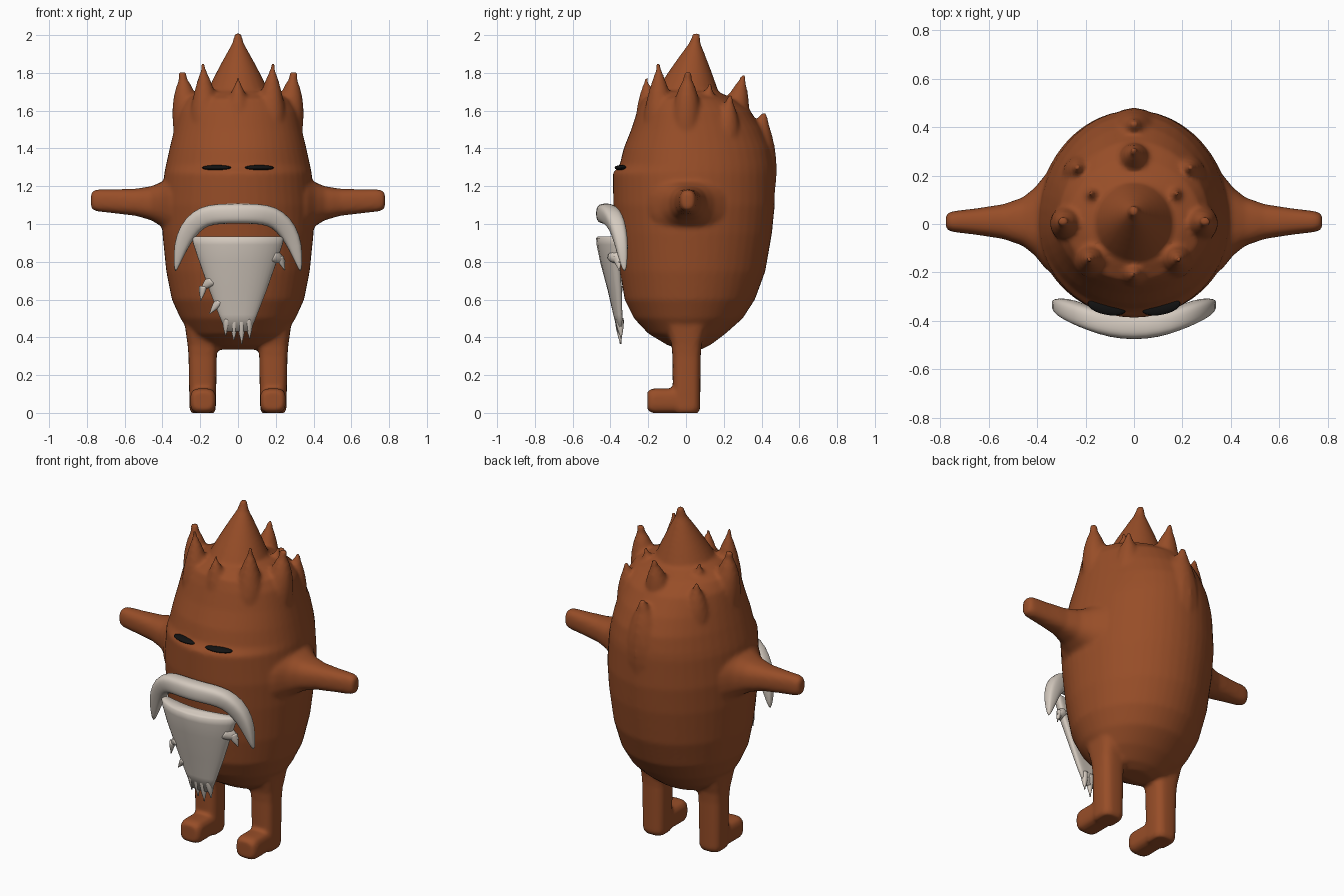
import bpy, bmesh, math
from mathutils import Vector as V


def material(name, rgb):
    m = bpy.data.materials.new(name)
    m.diffuse_color = (*rgb, 1)
    return m


BROWN = material("brown fur", (0.31, 0.075, 0.021))
WHITE = material("off white hair", (0.66, 0.59, 0.52))
BLACK = material("black", (0.006, 0.006, 0.006))


def spow(v, p):
    return math.copysign(abs(v) ** p, v)


def loft(bm, rings, n=24, p=1.0):
    """Closed skin over rings (centre, u, v, w); w replaces v on the negative side."""
    loops = []
    for c, u, v, *w in rings:
        w = w[0] if w else v
        loop = []
        for i in range(n):
            a = 2 * math.pi * i / n
            s = spow(math.sin(a), p)
            loop.append(bm.verts.new(V(c) + V(u) * spow(math.cos(a), p) + V(v if s > 0 else w) * s))
        loops.append(loop)
    for a, b in zip(loops, loops[1:]):
        for i in range(n):
            bm.faces.new((a[i], a[(i + 1) % n], b[(i + 1) % n], b[i]))
    bm.faces.new(loops[0][::-1])
    bm.faces.new(loops[-1])


def spike(bm, base, tip, r, bulge=1.5, end=0.012, n=16):
    """Rounded, pointed tuft from base to tip."""
    base, tip = V(base), V(tip)
    d = (tip - base).normalized()
    u = d.cross(V((0, 1, 0.01))).normalized()
    v = d.cross(u)
    rings = []
    for k in range(9):
        t = k / 8
        q = max(r * (1 - t ** bulge), end if r > end else r * 0.3)
        rings.append((base.lerp(tip, t), u * q, v * q))
    loft(bm, rings, n)


def finish(bm, name, mat):
    bmesh.ops.recalc_face_normals(bm, faces=bm.faces)
    me = bpy.data.meshes.new(name)
    bm.to_mesh(me)
    bm.free()
    for f in me.polygons:
        f.use_smooth = True
    me.materials.append(mat)
    ob = bpy.data.objects.new(name, me)
    bpy.context.collection.objects.link(ob)
    return ob


# Body: egg-shaped torso, (height, half width, front depth, back depth)
bm = bmesh.new()
profile = [(0.335, 0.10, 0.03, 0.08), (0.36, 0.18, 0.10, 0.13), (0.42, 0.25, 0.20, 0.21),
           (0.50, 0.305, 0.275, 0.30), (0.60, 0.35, 0.325, 0.365), (0.75, 0.38, 0.35, 0.42),
           (0.95, 0.40, 0.37, 0.455), (1.10, 0.405, 0.385, 0.47), (1.27, 0.39, 0.387, 0.47),
           (1.31, 0.382, 0.352, 0.467), (1.40, 0.362, 0.33, 0.45), (1.50, 0.338, 0.29, 0.405),
           (1.60, 0.315, 0.258, 0.34), (1.66, 0.28, 0.235, 0.26), (1.70, 0.20, 0.17, 0.17),
           (1.72, 0.10, 0.09, 0.10)]
loft(bm, [((0, 0, z), (rx, 0, 0), (0, b, 0), (0, f, 0)) for z, rx, f, b in profile], 48)

# Crown of tufts
spike(bm, (0, 0.0, 1.58), (0, 0.055, 2.01), 0.215, 1.15, 0.018, 24)
spike(bm, (0, -0.19, 1.56), (0, -0.215, 1.775), 0.075)
spike(bm, (0, 0.24, 1.50), (0, 0.305, 1.79), 0.085, 2)
spike(bm, (0, 0.32, 1.15), (0, 0.415, 1.59), 0.145, 2.2)
for s in (1, -1):
    spike(bm, (s * 0.17, -0.14, 1.55), (s * 0.185, -0.145, 1.85), 0.085)
    spike(bm, (s * 0.265, 0, 1.50), (s * 0.295, 0.01, 1.805), 0.078, 2.6, 0.02)
    spike(bm, (s * 0.15, 0.10, 1.55), (s * 0.18, 0.13, 1.75), 0.07)
    spike(bm, (s * 0.20, 0.19, 1.36), (s * 0.235, 0.235, 1.68), 0.095, 2.2)

    # Arms flaring into the body: (x, z centre, half height, half depth)
    arm = [(0.30, 1.10, 0.18, 0.25), (0.37, 1.10, 0.145, 0.19), (0.41, 1.105, 0.115, 0.14),
           (0.46, 1.11, 0.09, 0.10), (0.54, 1.115, 0.072, 0.072), (0.65, 1.12, 0.064, 0.055),
           (0.75, 1.125, 0.058, 0.043), (0.778, 1.125, 0.045, 0.032)]
    loft(bm, [((s * x, 0.01, z), (0, hy, 0), (0, 0, hz)) for x, z, hz, hy in arm], 24, 0.8)

    # Legs and feet
    leg = [(-0.002, 0.06, 0.06), (0.02, 0.07, 0.072), (0.30, 0.075, 0.075),
           (0.36, 0.08, 0.08), (0.50, 0.10, 0.12)]
    loft(bm, [((s * 0.187, 0.003, z), (hx, 0, 0), (0, hy, 0)) for z, hx, hy in leg], 24, 0.65)
    foot = [(0.04, 0.066, 0.065), (-0.17, 0.068, 0.066), (-0.195, 0.062, 0.058), (-0.205, 0.05, 0.045)]
    loft(bm, [((s * 0.185, y, 0.064), (hx, 0, 0), (0, 0, hz)) for y, hx, hz in foot], 24, 0.6)

body = finish(bm, "body", BROWN)
# Fuse all parts into one soft skin
m = body.modifiers.new("fuse", 'REMESH')
m.mode = 'VOXEL'
m.voxel_size = 0.012
m.use_smooth_shade = True
m = body.modifiers.new("soften", 'SMOOTH')
m.factor = 0.5
m.iterations = 5

# Closed eyes: thin dark slits
for s, side in ((1, "left"), (-1, "right")):
    bm = bmesh.new()
    bmesh.ops.create_uvsphere(bm, u_segments=24, v_segments=10, radius=1)
    eye = finish(bm, side + "_eye", BLACK)
    eye.scale = (0.08, 0.032, 0.014)
    eye.location = (s * 0.113, -0.343, 1.298)
    eye.rotation_euler = (0, 0, s * 0.2)

# Moustache: tapered arch, (x, y, z, half thickness, half depth)
half = [(0, -0.428, 1.055, 0.054, 0.052), (0.10, -0.418, 1.055, 0.054, 0.052),
        (0.18, -0.393, 1.042, 0.056, 0.051), (0.24, -0.367, 0.998, 0.054, 0.048),
        (0.288, -0.347, 0.925, 0.046, 0.040), (0.315, -0.335, 0.835, 0.029, 0.028),
        (0.332, -0.325, 0.745, 0.005, 0.008)]
path = [(-x, *r) for x, *r in half[:0:-1]] + half
rings = []
for i, (x, y, z, h, d) in enumerate(path):
    a, b = path[max(i - 1, 0)], path[min(i + 1, len(path) - 1)]
    t = V((b[0] - a[0], 0, b[2] - a[2])).normalized()
    rings.append(((x, y, z), V((-t.z, 0, t.x)) * h, (0, d, 0)))
bm = bmesh.new()
loft(bm, rings, 16, 0.7)
moustache = finish(bm, "moustache", WHITE)
moustache.modifiers.new("smooth", 'SUBSURF').levels = 1

# Beard: tapering curved slab, (z, half width, y centre, half depth)
bm = bmesh.new()
slab = [(0.935, 0.225, -0.43, 0.035), (0.925, 0.243, -0.43, 0.046), (0.89, 0.236, -0.427, 0.046),
        (0.80, 0.205, -0.413, 0.042), (0.65, 0.152, -0.382, 0.033), (0.52, 0.102, -0.362, 0.023),
        (0.43, 0.065, -0.35, 0.013)]
loft(bm, [((0, y, z), (w, 0, 0), (0, d, 0)) for z, w, y, d in slab], 32, 0.7)
# Ragged strands at the tip and sides
for x, z in ((-0.066, 0.41), (-0.022, 0.385), (0.02, 0.365), (0.062, 0.395)):
    spike(bm, (x * 0.9, -0.356, 0.50), (x, -0.347, z), 0.022, 2, 0.004, 10)
for x0, z0, x1, z1, y, r in ((-0.14, 0.70, -0.195, 0.655, -0.395, 0.03),
                             (-0.185, 0.67, -0.197, 0.595, -0.395, 0.02),
                             (-0.10, 0.59, -0.15, 0.525, -0.375, 0.022),
                             (0.19, 0.83, 0.25, 0.80, -0.42, 0.035),
                             (0.222, 0.825, 0.247, 0.755, -0.42, 0.02)):
    spike(bm, (x0, y, z0), (x1, y, z1), r, 1.8, 0.004, 10)
# Wrap around the belly
for v in bm.verts:
    v.co.y += 1.1 * v.co.x ** 2
finish(bm, "beard", WHITE)
